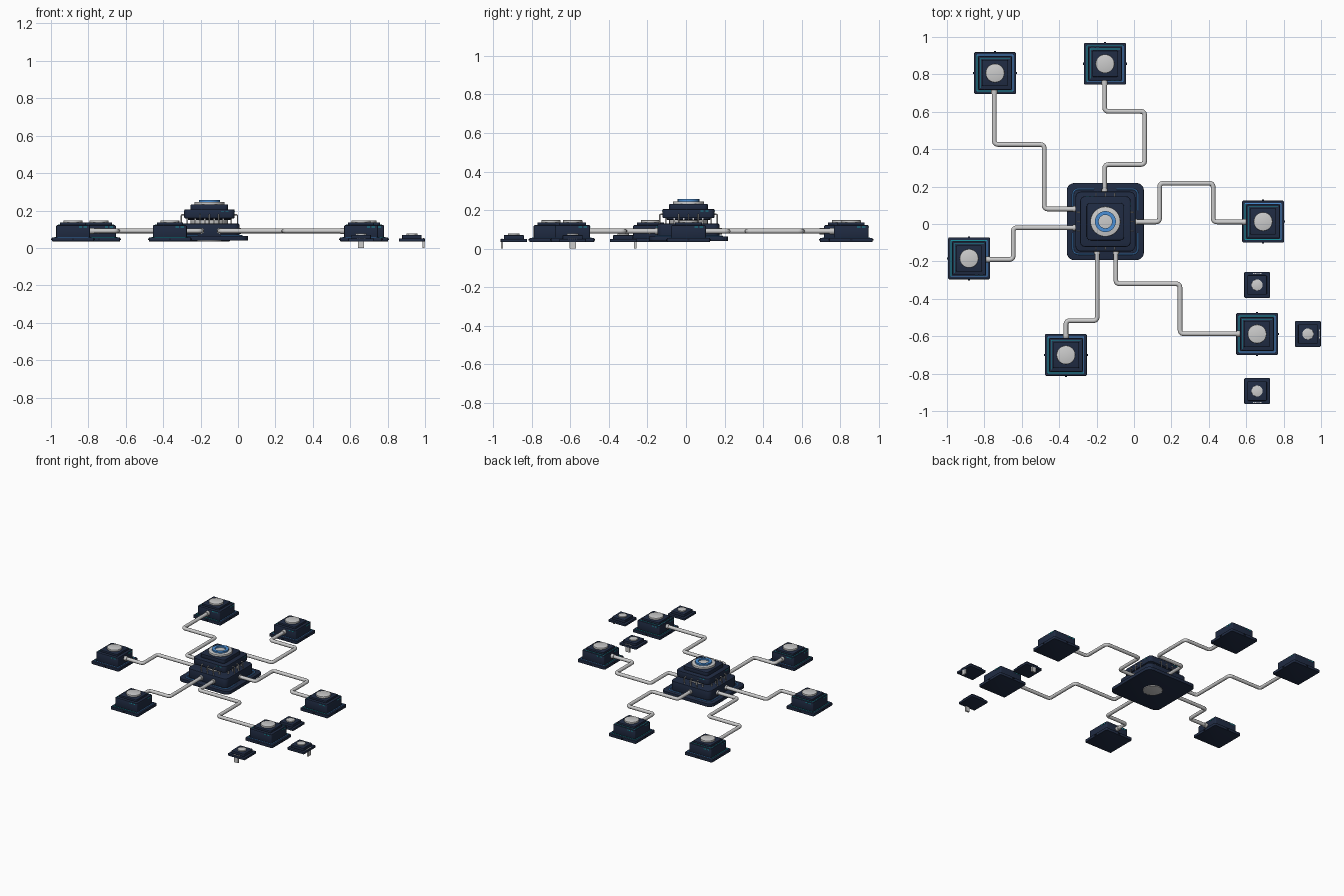
import bpy, bmesh, math
from mathutils import Vector, Matrix

if "Cube" in bpy.data.objects:
    bpy.data.objects.remove(bpy.data.objects["Cube"])


def material(name, rgb):
    m = bpy.data.materials.new(name)
    m.diffuse_color = (*rgb, 1)
    m.use_nodes = True
    m.node_tree.nodes["Principled BSDF"].inputs["Base Color"].default_value = m.diffuse_color
    return m


NAVY = material("navy", (0.014, 0.024, 0.055))
DARK = material("dark_navy", (0.009, 0.014, 0.032))
BLUE = material("blue", (0.07, 0.28, 0.68))
TEAL = material("teal", (0.01, 0.30, 0.36))


def finish(name, bm, mat=None, smooth=False):
    me = bpy.data.meshes.new(name)
    bm.to_mesh(me)
    bm.free()
    ob = bpy.data.objects.new(name, me)
    bpy.context.collection.objects.link(ob)
    if mat:
        me.materials.append(mat)
    if smooth:
        bpy.context.view_layer.objects.active = ob
        bpy.ops.object.select_all(action='DESELECT')
        ob.select_set(True)
        bpy.ops.object.shade_smooth_by_angle(angle=math.radians(35))
    return ob


def tier(name, c, half, z0, z1, corner, mat, edge=0.003):
    """Square slab with rounded upright corners and softened rims."""
    bm = bmesh.new()
    bmesh.ops.create_cube(bm, size=1)
    bmesh.ops.scale(bm, vec=(2 * half, 2 * half, z1 - z0), verts=bm.verts)
    bmesh.ops.translate(bm, vec=(c[0], c[1], (z0 + z1) / 2), verts=bm.verts)
    up = [e for e in bm.edges if abs(e.verts[0].co.z - e.verts[1].co.z) > 1e-5]
    bmesh.ops.bevel(bm, geom=up, offset=corner, segments=5, profile=0.5, affect='EDGES')
    rim = [e for e in bm.edges if abs(e.verts[0].co.z - e.verts[1].co.z) < 1e-5]
    bmesh.ops.bevel(bm, geom=rim, offset=edge, segments=2, profile=0.5, affect='EDGES')
    return finish(name, bm, mat, True)


def disc(name, c, r, z0, z1, mat=None):
    bm = bmesh.new()
    bmesh.ops.create_cone(bm, cap_ends=True, segments=40, radius1=r, radius2=r, depth=z1 - z0,
                          matrix=Matrix.Translation((c[0], c[1], (z0 + z1) / 2)))
    rim = [e for e in bm.edges if abs(e.verts[0].co.z - e.verts[1].co.z) < 1e-5]
    bmesh.ops.bevel(bm, geom=rim, offset=0.002, segments=2, profile=0.5, affect='EDGES')
    return finish(name, bm, mat, True)


def boxes(name, c, parts, mat=None, turns=range(4)):
    """Boxes (centre, size) repeated in quarter turns about c."""
    bm = bmesh.new()
    for q in turns:
        rot = Matrix.Translation((c[0], c[1], 0)) @ Matrix.Rotation(q * math.pi / 2, 4, 'Z')
        for pos, size in parts:
            bmesh.ops.create_cube(bm, size=1, matrix=rot @ Matrix.Translation(pos) @ Matrix.Diagonal((*size, 1)))
    return finish(name, bm, mat)


def tube(name, pts, r, bend, mat=None):
    """Round tube along a path with rounded bends."""
    pts = [Vector(p) for p in pts]
    path = [pts[0]]
    for a, b, d in zip(pts, pts[1:], pts[2:]):
        p, q = b + (a - b).normalized() * bend, b + (d - b).normalized() * bend
        for i in range(7):
            t = i / 6
            path.append(p * (1 - t) ** 2 + b * 2 * t * (1 - t) + q * t * t)
    path.append(pts[-1])
    cu = bpy.data.curves.new(name, 'CURVE')
    cu.dimensions = '3D'
    cu.bevel_depth, cu.bevel_resolution, cu.use_fill_caps = r, 4, True
    sp = cu.splines.new('POLY')
    sp.points.add(len(path) - 1)
    for s, p in zip(sp.points, path):
        s.co = (*p, 1)
    ob = bpy.data.objects.new(name, cu)
    bpy.context.collection.objects.link(ob)
    if mat:
        cu.materials.append(mat)
    bpy.ops.object.select_all(action='DESELECT')
    bpy.context.view_layer.objects.active = ob
    ob.select_set(True)
    bpy.ops.object.convert(target='MESH')
    bpy.ops.object.shade_smooth_by_angle(angle=math.radians(40))


# Central hub: stacked tiers on a grey core
H = (-0.153, 0.013)
tier("hub_plate", H, 0.206, 0.04, 0.064, 0.04, NAVY)
tier("hub_body", H, 0.16, 0.06, 0.13, 0.03, NAVY, 0.005)
disc("hub_core", H, 0.1, 0.128, 0.16)
tier("hub_upper_lip", H, 0.115, 0.15, 0.162, 0.02, DARK)
tier("hub_upper", H, 0.135, 0.158, 0.206, 0.025, NAVY, 0.006)
tier("hub_cap", H, 0.1, 0.204, 0.232, 0.02, NAVY)
disc("hub_top_disc", H, 0.08, 0.23, 0.246)
disc("hub_bottom_disc", H, 0.065, 0.034, 0.045)

# Plain raised ring on the hub disc
bm = bmesh.new()
for r0, r1, z in ((0.036, 0.056, 0.257),):
    rings = [[bm.verts.new((H[0] + r * math.cos(a), H[1] + r * math.sin(a), h))
              for a in (i * math.tau / 40 for i in range(40))]
             for r, h in ((r0, 0.243), (r1, 0.243), (r1, z), (r0, z))]
    for k in range(4):
        A, B = rings[k], rings[(k + 1) % 4]
        for i in range(40):
            j = (i + 1) % 40
            bm.faces.new((A[i], A[j], B[j], B[i]))
bmesh.ops.recalc_face_normals(bm, faces=bm.faces)
finish("hub_top_ring", bm, BLUE, True)

# Hub columns, clamps, light strips
boxes("hub_columns", H, [((x, -0.118, 0.145), (0.008, 0.008, 0.04)) for x in (-0.075, -0.025, 0.025, 0.075)])
for q in range(4):
    R = Matrix.Translation((*H, 0)) @ Matrix.Rotation(q * math.pi / 2, 4, 'Z')
    for x in (-0.05, 0, 0.05):
        tube("hub_clamp", [R @ Vector(p) for p in ((x, -0.13, 0.178), (x, -0.15, 0.178), (x, -0.15, 0.126))], 0.0035, 0.007)
    tube("hub_corner_light", [R @ Vector(p) for p in ((-0.06, -0.174, 0.065), (-0.174, -0.174, 0.065), (-0.174, -0.06, 0.065))],
         0.004, 0.035, BLUE)
boxes("hub_indicators", H, [((x, -0.135, 0.196), (0.015, 0.003, 0.005)) for x in (0.07, 0.095)], TEAL)


def frame(name, c, half, z, mat, turns):
    boxes(name, c, [((0, -half, z), (2 * half, 0.004, 0.004))], mat, turns)


# Outer nodes
NODES = [(-0.743, 0.807), (-0.155, 0.857), (0.69, 0.013), (0.658, -0.588), (-0.364, -0.70), (-0.882, -0.184)]
for i, c in enumerate(NODES):
    tier("node_plate", c, 0.112, 0.035, 0.056, 0.008, NAVY)
    tier("node_body", c, 0.09, 0.054, 0.122, 0.008, NAVY, 0.005)
    tier("node_cap", c, 0.07, 0.12, 0.136, 0.008, NAVY)
    disc("node_disc", c, 0.05, 0.134, 0.148)
    frame("node_light_blue", c, 0.096, 0.057, BLUE, (0, 1) if i % 2 else (1, 2))
    frame("node_light_teal", c, 0.096, 0.057, TEAL, (2, 3) if i % 2 else (0, 3))
    frame("node_seam_light", c, 0.079, 0.122, TEAL, (2, 3))
    boxes("node_indicators", c, [((x, -0.09, 0.112), (0.018, 0.003, 0.006)) for x in (0.04, 0.066)], TEAL)
    boxes("node_nubs", c, [((0, -0.113, 0.046), (0.012, 0.008, 0.008))], DARK)

# Small satellite modules, each with a plug on its outer edge
for (x, y), turn in (((0.658, -0.893), 0), ((0.93, -0.588), 1), ((0.658, -0.326), 2)):
    c = (x, y)
    tier("mini_plate", c, 0.069, 0.035, 0.051, 0.006, NAVY, 0.002)
    tier("mini_body", c, 0.052, 0.05, 0.07, 0.006, NAVY, 0.002)
    disc("mini_disc", c, 0.03, 0.068, 0.078)
    boxes("mini_plug", c, [((0, -0.062, 0.02), (0.032, 0.012, 0.04))], None, [turn])
    boxes("mini_contacts", c, [((k * 0.01, -0.061, 0.052), (0.006, 0.006, 0.004)) for k in (-2, -1, 0, 1, 2)], None, [turn])

# Pipes from hub to nodes, with end collars
PIPES = [
    [(-0.747, 0.71), (-0.747, 0.425), (-0.48, 0.425), (-0.48, 0.08), (-0.31, 0.08)],
    [(-0.157, 0.76), (-0.157, 0.602), (0.057, 0.602), (0.057, 0.318), (-0.157, 0.318), (-0.157, 0.17)],
    [(0.595, 0.011), (0.423, 0.011), (0.423, 0.218), (0.137, 0.218), (0.137, 0.011), (0.0, 0.011)],
    [(0.565, -0.587), (0.246, -0.587), (0.246, -0.32), (-0.097, -0.32), (-0.097, -0.145)],
    [(-0.364, -0.605), (-0.364, -0.517), (-0.197, -0.517), (-0.197, -0.145)],
    [(-0.787, -0.19), (-0.646, -0.19), (-0.646, -0.02), (-0.31, -0.02)],
]
for p in PIPES:
    p = [Vector((x, y, 0.091)) for x, y in p]
    tube("pipe", p, 0.0125, 0.022)
    for a, b in ((p[0], p[1]), (p[-1], p[-2])):
        d = (b - a).normalized()
        tube("pipe_collar", [a - d * 0.01, a + d * 0.016], 0.0165, 0)
